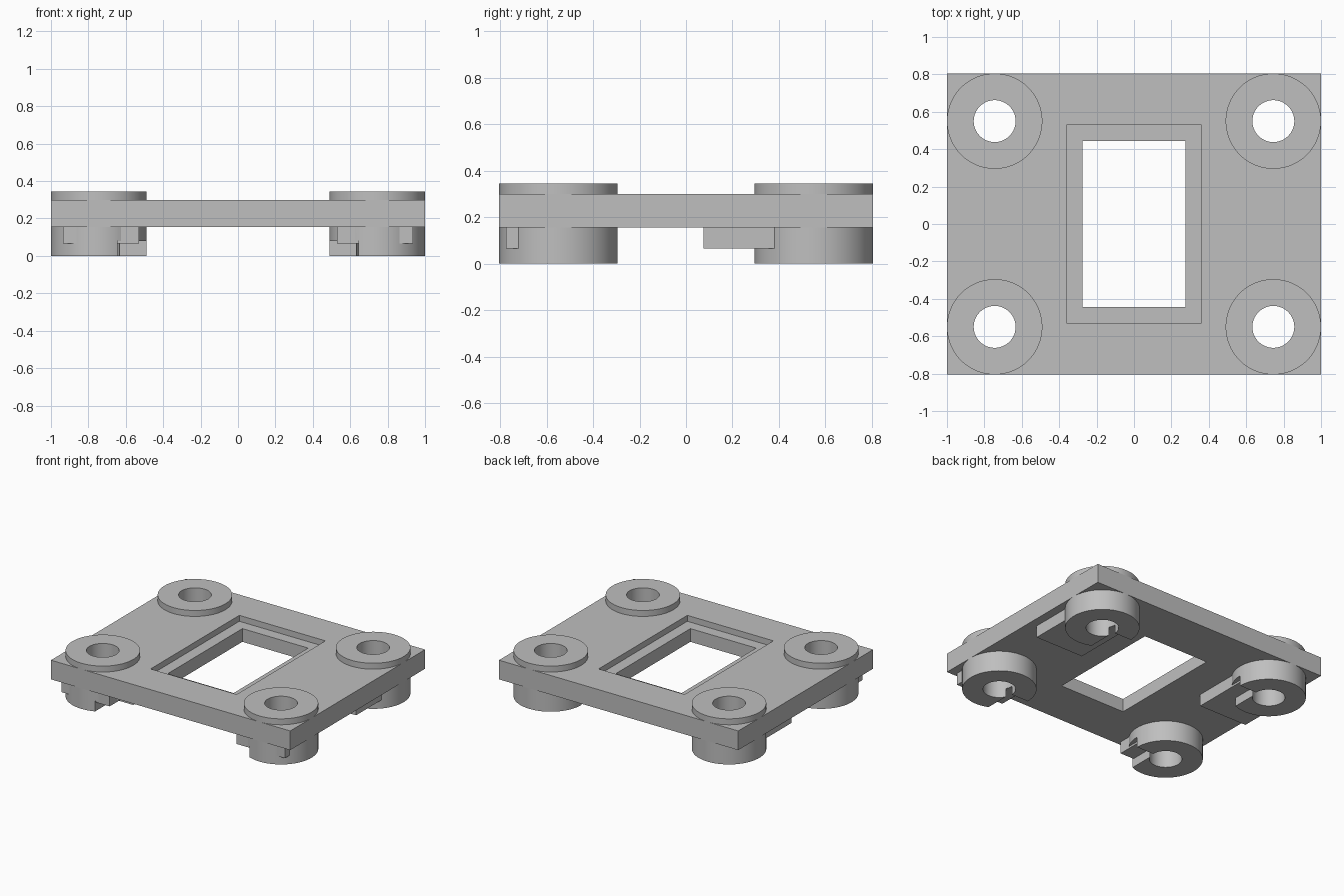
import bpy
import math

old = bpy.data.objects.get("Cube")
if old:
    bpy.data.objects.remove(old, do_unlink=True)

grey = bpy.data.materials.new("plain_grey")
grey.use_nodes = True
colour = (0.52, 0.52, 0.52, 1)
grey.diffuse_color = colour
grey.node_tree.nodes["Principled BSDF"].inputs["Base Color"].default_value = colour

BOSS_X, BOSS_Y, BOSS_R, HOLE_R = 0.745, 0.55, 0.255, 0.112
PLATE_LOW, PLATE_TOP, BOSS_TOP = 0.155, 0.30, 0.345


def finish(ob, name):
    ob.name = name
    ob.data.materials.append(grey)
    return ob


def box(name, x, y, z):
    """Box from (low, high) pairs on each axis."""
    spans = (x, y, z)
    bpy.ops.mesh.primitive_cube_add(size=1, location=[sum(s) / 2 for s in spans])
    ob = bpy.context.object
    ob.scale = [abs(s[1] - s[0]) for s in spans]
    bpy.ops.object.transform_apply(location=True, rotation=True, scale=True)
    return finish(ob, name)


def cylinder(name, x, y, radius, z):
    bpy.ops.mesh.primitive_cylinder_add(vertices=96, radius=radius, depth=z[1] - z[0],
                                        location=(x, y, sum(z) / 2))
    bpy.ops.object.transform_apply(location=True, rotation=True, scale=True)
    return finish(bpy.context.object, name)


def cut(target, cutter):
    cutter.hide_render = True
    mod = target.modifiers.new("cut", 'BOOLEAN')
    mod.operation = 'DIFFERENCE'
    mod.solver = 'EXACT'
    mod.object = cutter
    bpy.context.view_layer.objects.active = target
    bpy.ops.object.modifier_apply(modifier=mod.name)
    bpy.data.objects.remove(cutter, do_unlink=True)


def smooth(ob):
    bpy.ops.object.select_all(action='DESELECT')
    ob.select_set(True)
    bpy.context.view_layer.objects.active = ob
    bpy.ops.object.shade_smooth_by_angle(angle=math.radians(30))


# Plate with a stepped rectangular window
plate = box("plate", (-1, 1), (-0.805, 0.805), (PLATE_LOW, PLATE_TOP))
cut(plate, box("window_recess", (-0.36, 0.36), (-0.53, 0.53), (PLATE_TOP - 0.045, 0.5)))
cut(plate, box("window_opening", (-0.275, 0.275), (-0.445, 0.445), (0, 0.5)))

for side, sx in (("left", 1), ("right", -1)):
    for end, sy in (("front", -1), ("back", 1)):
        x, y = sx * BOSS_X, sy * BOSS_Y
        tag = f"{end}_{side}"

        # Clearance in the plate, hidden inside the boss
        cut(plate, cylinder("clearance", x, y, 0.16, (0, 0.5)))

        # Round boss with an inner front quadrant notched away at the foot
        boss = cylinder(tag + "_boss", x, y, BOSS_R, (0, BOSS_TOP))
        cut(boss, box("notch", sorted((sx * 0.645, sx * 0.4)), (y - 0.4, y), (-0.1, 0.08)))
        cut(boss, cylinder("hole", x, y, HOLE_R, (-0.2, 0.6)))
        smooth(boss)

        # Block under the plate, running forward from the boss centre
        start = -0.775 if sy < 0 else 0.075
        block = box(tag + "_block", sorted((sx * 0.53, sx * 0.935)), (start, y),
                    (0.065, PLATE_LOW + 0.01))
        cut(block, cylinder("hole", x, y, HOLE_R, (-0.2, 0.6)))
        smooth(block)
